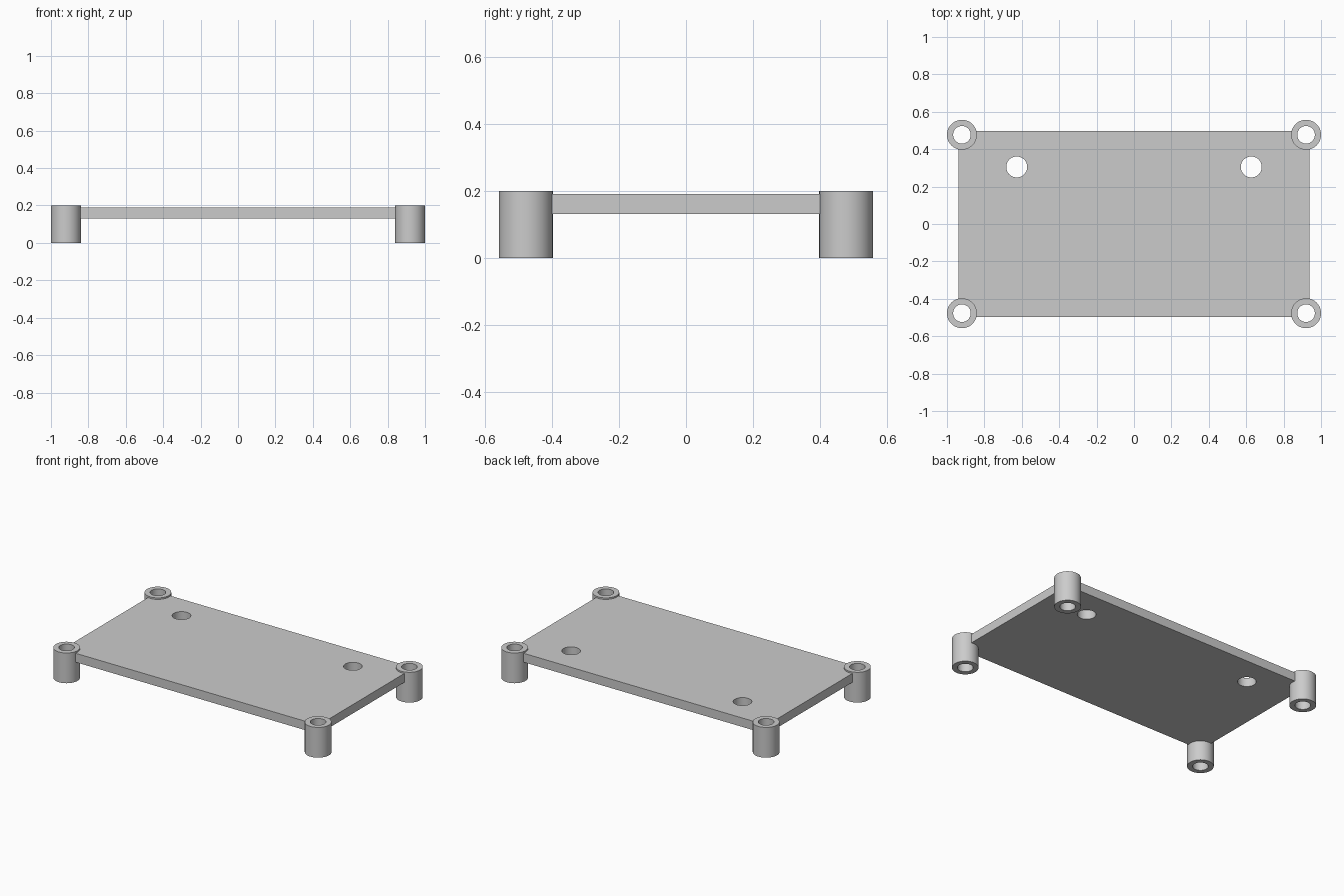
import bpy, bmesh, math
from mathutils import Matrix

cube = bpy.data.objects.get("Cube")
if cube:
    bpy.data.objects.remove(cube, do_unlink=True)

POST_X, POST_Y = 0.92, 0.477
POST_R, BORE_R, POST_H = 0.08, 0.047, 0.2
PLATE_X, PLATE_Y, PLATE_LOW, PLATE_TOP = 0.938, 0.497, 0.131, 0.19
HOLE_X, HOLE_Y, HOLE_R = 0.627, 0.305, 0.056
SIDES = 64

grey = bpy.data.materials.new("plain grey")
grey.use_nodes = True
colour = (0.6, 0.6, 0.6, 1)
grey.diffuse_color = colour
grey.node_tree.nodes["Principled BSDF"].inputs["Base Color"].default_value = colour


def add_object(name, bm):
    bmesh.ops.recalc_face_normals(bm, faces=bm.faces)
    mesh = bpy.data.meshes.new(name)
    bm.to_mesh(mesh)
    bm.free()
    mesh.materials.append(grey)
    obj = bpy.data.objects.new(name, mesh)
    bpy.context.collection.objects.link(obj)
    return obj


def smooth(obj):
    bpy.ops.object.select_all(action="DESELECT")
    obj.select_set(True)
    bpy.context.view_layer.objects.active = obj
    bpy.ops.object.shade_smooth_by_angle(angle=math.radians(30))


def tube(name, x, y):
    # Rectangular wall section turned about the post axis
    bm = bmesh.new()
    section = [(BORE_R, 0), (POST_R, 0), (POST_R, POST_H), (BORE_R, POST_H)]
    verts = [bm.verts.new((r, 0, z)) for r, z in section]
    edges = [bm.edges.new((verts[i - 1], verts[i])) for i in range(len(verts))]
    bmesh.ops.spin(bm, geom=verts + edges, cent=(0, 0, 0), axis=(0, 0, 1),
                   angle=math.tau, steps=SIDES, use_merge=True)
    bmesh.ops.remove_doubles(bm, verts=bm.verts, dist=0.0001)
    obj = add_object(name, bm)
    obj.location = (x, y, 0)
    smooth(obj)


# Hollow corner posts
corners = [(sx, sy) for sx in (1, -1) for sy in (-1, 1)]
for sx, sy in corners:
    name = ("front" if sy < 0 else "back") + ("_left" if sx > 0 else "_right") + "_post"
    tube(name, sx * POST_X, sy * POST_Y)

# Plate
bm = bmesh.new()
bmesh.ops.create_cube(bm, size=1, matrix=Matrix.Translation((0, 0, (PLATE_LOW + PLATE_TOP) / 2))
                      @ Matrix.Diagonal((2 * PLATE_X, 2 * PLATE_Y, PLATE_TOP - PLATE_LOW, 1)))
plate = add_object("plate", bm)

# Cutter for the two round holes and for the corners hidden inside the post walls
bm = bmesh.new()
cuts = [(sx * POST_X, sy * POST_Y, (POST_R + BORE_R) / 2) for sx, sy in corners]
cuts += [(sx * HOLE_X, HOLE_Y, HOLE_R) for sx in (1, -1)]
for x, y, r in cuts:
    bmesh.ops.create_cone(bm, cap_ends=True, segments=SIDES, radius1=r, radius2=r,
                          depth=1, matrix=Matrix.Translation((x, y, 0)))
cutter = add_object("hole_cutter", bm)
cutter.hide_render = True
cutter.hide_viewport = True
cut = plate.modifiers.new("holes", "BOOLEAN")
cut.operation = "DIFFERENCE"
cut.solver = "EXACT"
cut.object = cutter

# Bake the holes, then drop the cutter
bpy.context.view_layer.update()
depsgraph = bpy.context.evaluated_depsgraph_get()
plate_mesh = bpy.data.meshes.new_from_object(plate.evaluated_get(depsgraph))
plate.modifiers.clear()
plate.data = plate_mesh
bpy.data.objects.remove(cutter, do_unlink=True)
smooth(plate)
